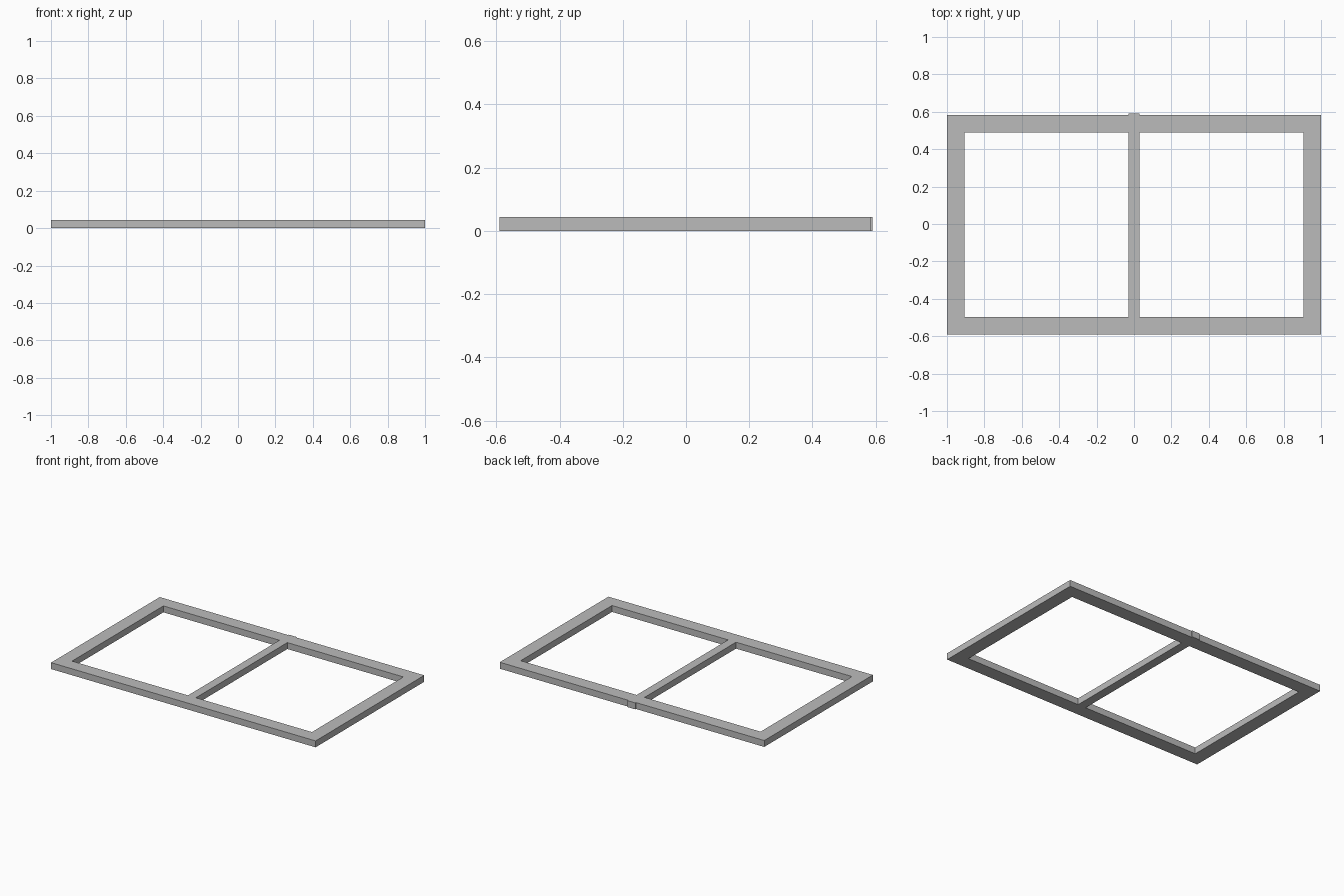
import bpy

cube = bpy.data.objects.get("Cube")
if cube:
    bpy.data.objects.remove(cube, do_unlink=True)

# Main dimensions
HALF_X, FRONT, BACK = 1.0, -0.59, 0.583
RAIL, HEIGHT = 0.093, 0.044
BAR_HALF, TAB_BACK = 0.03, 0.59

grey = bpy.data.materials.new("plain_grey")
grey.use_nodes = True
colour = (0.5, 0.5, 0.5, 1)
grey.diffuse_color = colour
grey.node_tree.nodes["Principled BSDF"].inputs["Base Color"].default_value = colour


def add_part(name, verts, faces):
    mesh = bpy.data.meshes.new(name)
    mesh.from_pydata(verts, [], faces)
    mesh.materials.append(grey)
    obj = bpy.data.objects.new(name, mesh)
    bpy.context.collection.objects.link(obj)
    return obj


def rectangle(inset, z):
    x, y0, y1 = HALF_X - inset, FRONT + inset, BACK - inset
    return [(-x, y0, z), (x, y0, z), (x, y1, z), (-x, y1, z)]


def add_box(name, x0, x1, y0, y1):
    verts = [(x, y, z) for z in (0, HEIGHT)
             for x, y in ((x0, y0), (x1, y0), (x1, y1), (x0, y1))]
    sides = [(i, (i + 1) % 4, (i + 1) % 4 + 4, i + 4) for i in range(4)]
    return add_part(name, verts, [(3, 2, 1, 0), (4, 5, 6, 7)] + sides)


# Outer frame: four closed loops joined into a rectangular ring
loops = [rectangle(0, 0), rectangle(0, HEIGHT),
         rectangle(RAIL, HEIGHT), rectangle(RAIL, 0)]
verts = [p for loop in loops for p in loop]
faces = []
for k in range(4):
    a, b = 4 * k, 4 * ((k + 1) % 4)
    for i in range(4):
        j = (i + 1) % 4
        faces.append((a + i, a + j, b + j, b + i))
add_part("outer_frame", verts, faces)

# Centre bar between the rails, and its end showing behind the back rail
add_box("centre_bar", -BAR_HALF, BAR_HALF, FRONT + RAIL, BACK - RAIL)
add_box("centre_bar_end", -BAR_HALF, BAR_HALF, BACK, TAB_BACK)
